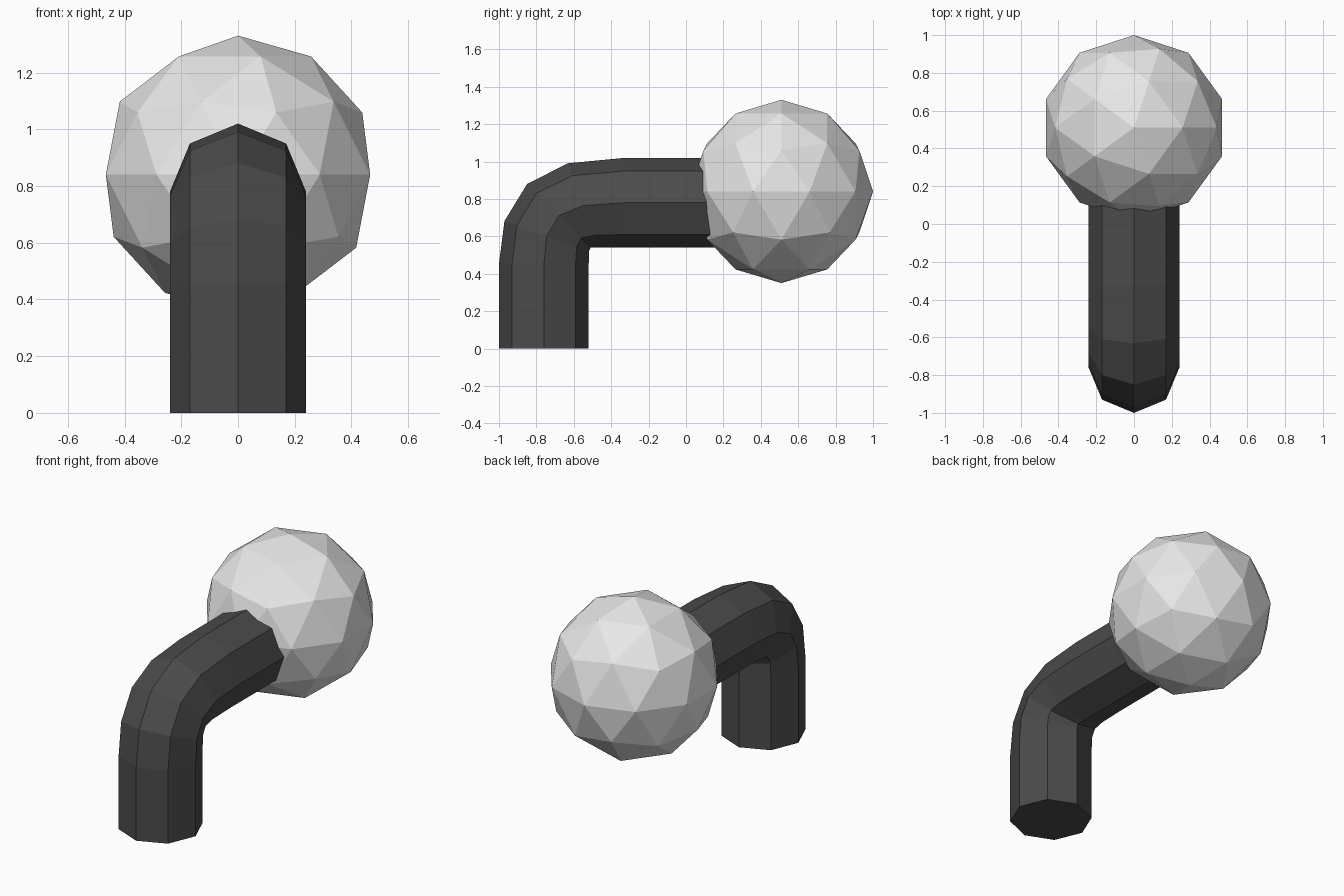
import bpy, bmesh, math
from mathutils import Vector

if "Cube" in bpy.data.objects:
    bpy.data.objects.remove(bpy.data.objects["Cube"])


def material(name, value):
    m = bpy.data.materials.new(name)
    m.diffuse_color = (value, value, value, 1)
    m.use_nodes = True
    m.node_tree.nodes["Principled BSDF"].inputs["Base Color"].default_value = m.diffuse_color
    return m


dark = material("dark grey", 0.07)
light = material("light grey", 0.8)

# Bent octagonal pipe: centre line (y, z) and direction of travel in degrees
SIDES, RADIUS = 8, 0.24
path = [(-0.76, 0.0, 90), (-0.76, 0.45, 89), (-0.745, 0.60, 70),
        (-0.68, 0.71, 45), (-0.55, 0.765, 20), (-0.32, 0.78, 1),
        (0.40, 0.78, 0)]
bm = bmesh.new()
rings = []
for y, z, deg in path:
    a = math.radians(deg)
    across = Vector((0, -math.sin(a), math.cos(a)))
    ring = []
    for i in range(SIDES):
        t = 2 * math.pi * i / SIDES
        offset = across * math.cos(t) + Vector((math.sin(t), 0, 0))
        ring.append(bm.verts.new(Vector((0, y, z)) + offset * RADIUS))
    rings.append(ring)
for r0, r1 in zip(rings, rings[1:]):
    for i in range(SIDES):
        j = (i + 1) % SIDES
        bm.faces.new((r0[i], r0[j], r1[j], r1[i]))
bm.faces.new(rings[0])
bm.faces.new(rings[-1])
bmesh.ops.recalc_face_normals(bm, faces=bm.faces)
mesh = bpy.data.meshes.new("bent_pipe")
bm.to_mesh(mesh)
bm.free()
mesh.materials.append(dark)
bpy.context.collection.objects.link(bpy.data.objects.new("bent_pipe", mesh))

# Faceted ball on the end of the pipe
bpy.ops.mesh.primitive_ico_sphere_add(subdivisions=2, radius=0.49,
                                      location=(0, 0.51, 0.84))
ball = bpy.context.object
ball.name = "faceted_ball"
ball.data.materials.append(light)
